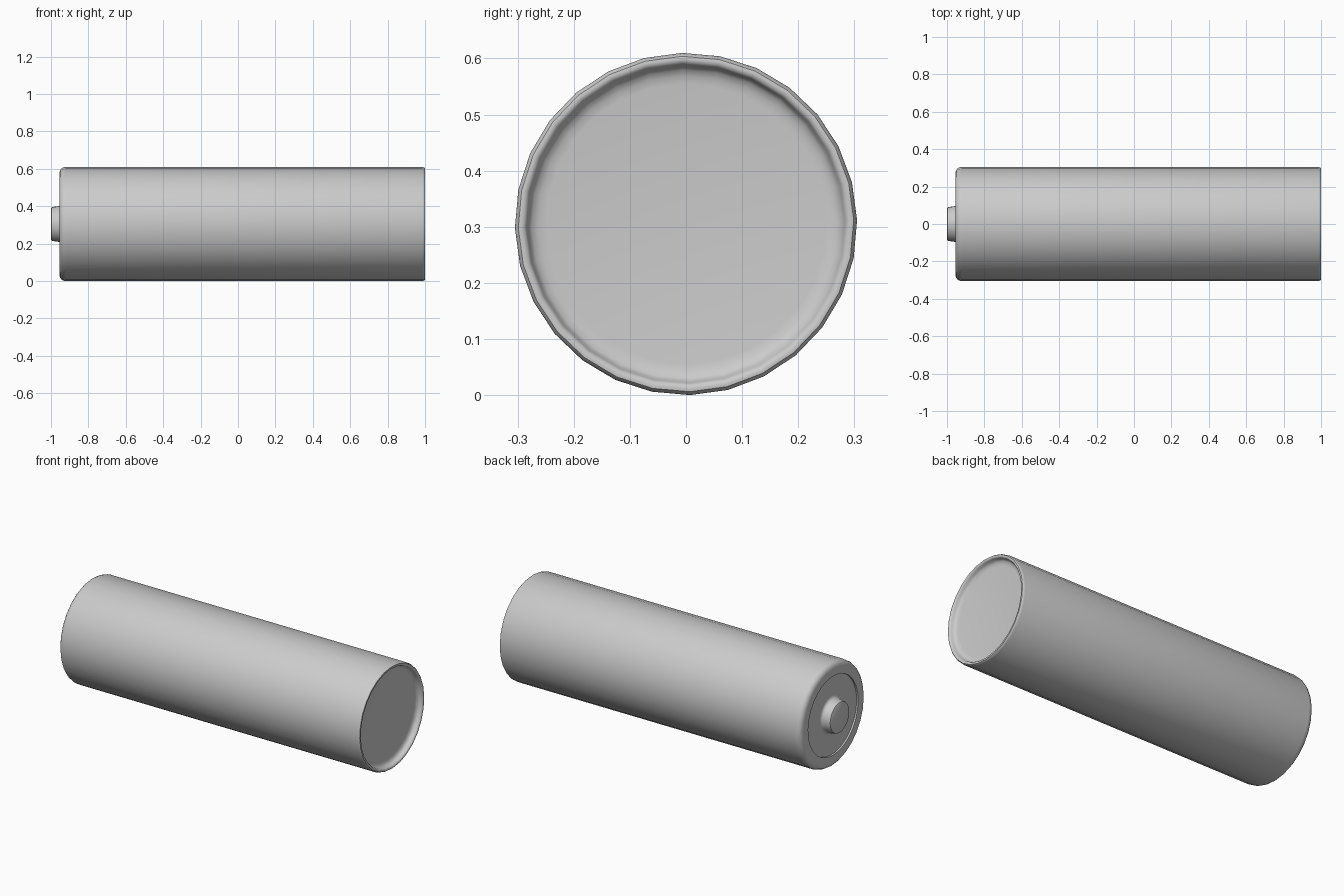
import bpy, bmesh, math

if "Cube" in bpy.data.objects:
    bpy.data.objects.remove(bpy.data.objects["Cube"])

SIDES = 28
R = 0.305                      # cell radius, also the axis height
TILT = math.radians(1.3)       # slight roll of the polygon about the axis


def lathe(name, profile):
    """Revolve (x, radius) points around the lying cell axis."""
    bm = bmesh.new()
    rings = []
    for x, r in profile:
        if r == 0:
            rings.append([bm.verts.new((x, 0, R))] * SIDES)
            continue
        ring = []
        for i in range(SIDES):
            a = TILT + 2 * math.pi * i / SIDES
            ring.append(bm.verts.new((x, -r * math.sin(a), R + r * math.cos(a))))
        rings.append(ring)
    for p, q in zip(rings, rings[1:]):
        for i in range(SIDES):
            j = (i + 1) % SIDES
            bm.faces.new(list(dict.fromkeys((p[i], p[j], q[j], q[i]))))
    bmesh.ops.recalc_face_normals(bm, faces=bm.faces)
    mesh = bpy.data.meshes.new(name)
    bm.to_mesh(mesh)
    bm.free()
    ob = bpy.data.objects.new(name, mesh)
    bpy.context.collection.objects.link(ob)
    bpy.ops.object.select_all(action='DESELECT')
    ob.select_set(True)
    bpy.context.view_layer.objects.active = ob
    bpy.ops.object.shade_smooth_by_angle(angle=math.radians(40))
    return ob


# Casing: rounded shoulder, long wall, rolled rim, dished negative end;
# the positive end steps in to a shallow insulator disc with the raised terminal
lathe("battery_cell", [
    (-1.0, 0), (-1.0, 0.082), (-0.997, 0.088), (-0.99, 0.091),
    (-0.962, 0.095), (-0.953, 0.098), (-0.946, 0.106),
    (-0.945, 0.115), (-0.945, 0.232),
    (-0.955, 0.232), (-0.955, 0.272), (-0.952, 0.287), (-0.944, 0.297),
    (-0.933, 0.303), (-0.92, R),
    (0.985, R), (0.994, 0.303), (0.999, 0.299), (1.0, 0.294),
    (0.998, 0.288), (0.992, 0.284), (0.980, 0.281),
    (0.973, 0.275), (0.968, 0.264), (0.966, 0.250), (0.966, 0),
])
